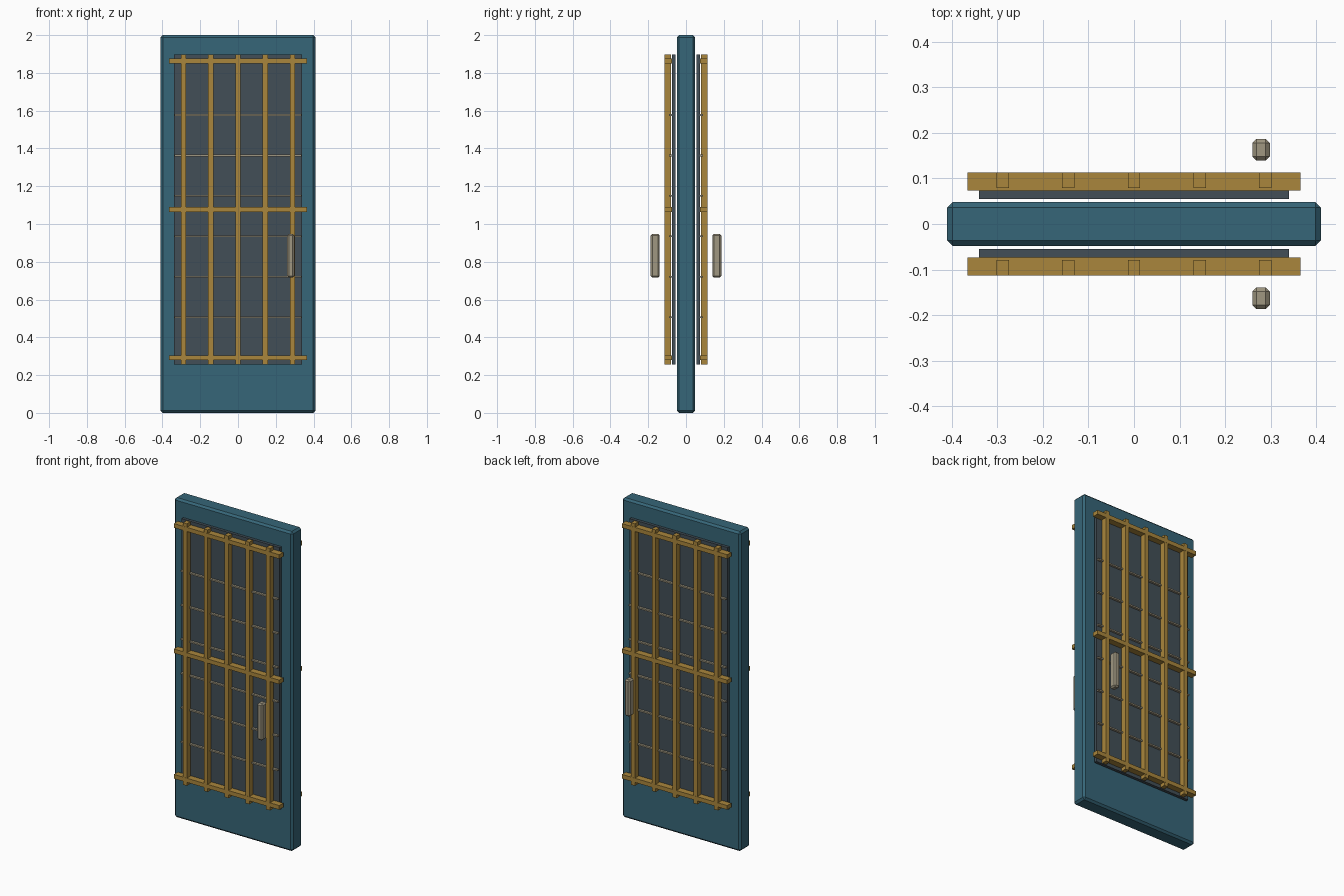
import bpy

if "Cube" in bpy.data.objects:
    bpy.data.objects.remove(bpy.data.objects["Cube"])


def material(name, rgb):
    m = bpy.data.materials.new(name)
    m.diffuse_color = (*rgb, 1)
    m.use_nodes = True
    m.node_tree.nodes["Principled BSDF"].inputs["Base Color"].default_value = m.diffuse_color
    return m


TEAL = material("teal_paint", (0.037, 0.133, 0.188))
BRASS = material("brass", (0.40, 0.24, 0.045))
GLASS = material("dark_glass", (0.055, 0.078, 0.095))
STEEL = material("warm_steel", (0.35, 0.31, 0.22))


def box(name, centre, size, mat, bevel=0):
    bpy.ops.mesh.primitive_cube_add(size=1, location=centre)
    ob = bpy.context.object
    ob.name = name
    ob.scale = size
    bpy.ops.object.transform_apply(location=False, rotation=False, scale=True)
    ob.data.materials.append(mat)
    if bevel:
        mod = ob.modifiers.new("chamfer", 'BEVEL')
        mod.width = bevel
        mod.segments = 1
    return ob


# Door slab
box("door_slab", (0, 0, 1), (0.82, 0.097, 2), TEAL, 0.012)

MID = 1.077
for side, s in (("front", -1), ("back", 1)):
    # Dark pane floating just off the slab
    box(f"{side}_pane", (0, s * 0.064, MID), (0.68, 0.018, 1.64), GLASS)
    # Upright grille bars
    for i in range(5):
        box(f"{side}_grille_bar", ((i - 2) * 0.144, s * 0.096, MID),
            (0.027, 0.034, 1.64), BRASS)
    # Cross rails
    for k in (-1, 0, 1):
        box(f"{side}_cross_rail", (0, s * 0.0935, MID + k * 0.785),
            (0.73, 0.04, 0.026), BRASS)
    # Thin reinforcing wires
    for i in range(6):
        box(f"{side}_wire", (0, s * 0.082, 0.507 + i * 0.214),
            (0.67, 0.014, 0.009), STEEL)
    # Pull handle
    box(f"{side}_handle", (0.279, s * 0.163, 0.832),
        (0.038, 0.048, 0.23), STEEL, 0.009)
